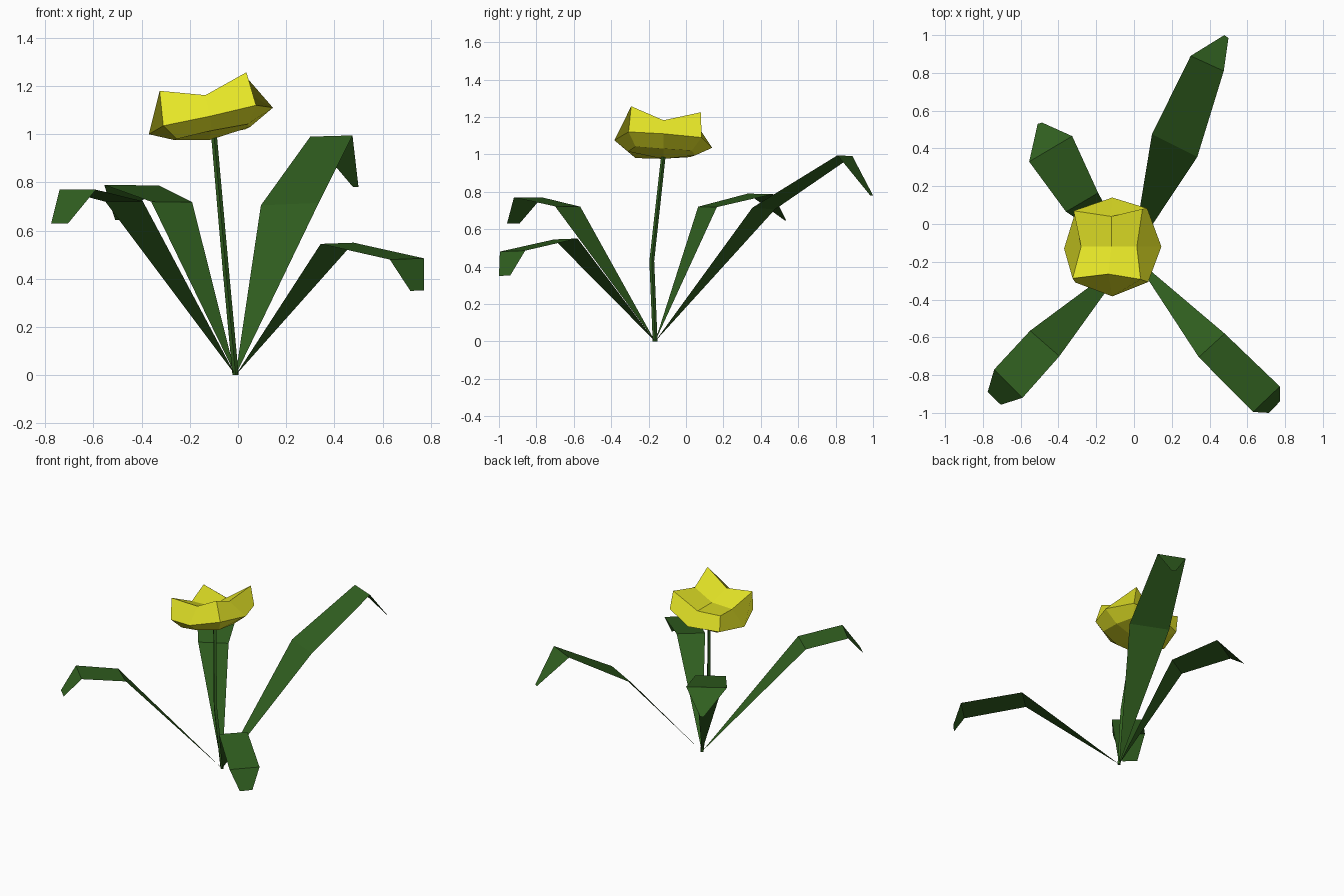
import bpy, bmesh, math
from mathutils import Vector

ROOT = (-0.01, -0.165, 0.0)


def material(name, rgb):
    m = bpy.data.materials.new(name)
    m.diffuse_color = (*rgb, 1)
    return m


green = material("leaf_green", (0.03, 0.115, 0.014))
yellow = material("petal_yellow", (0.78, 0.78, 0.02))


def make(name, verts, faces, mat, closed=False):
    me = bpy.data.meshes.new(name)
    me.from_pydata(verts, [], faces)
    me.materials.append(mat)
    if closed:
        bm = bmesh.new()
        bm.from_mesh(me)
        bmesh.ops.recalc_face_normals(bm, faces=bm.faces[:])
        bm.to_mesh(me)
        bm.free()
    ob = bpy.data.objects.new(name, me)
    bpy.context.collection.objects.link(ob)
    return ob


def leaf(name, rows):
    """Folded strip: pointed at the root, then left/right pairs seen looking outward."""
    verts = [ROOT] + [p for row in rows for p in row]
    faces = [(0, 2, 1)]
    for i in range(1, 2 * len(rows) - 1, 2):
        faces.append((i, i + 1, i + 3, i + 2))
    faces[0] = (0, 2, 1)
    faces[1:] = [(a, b, c, d) for a, b, c, d in faces[1:]]
    make(name, verts, faces, green)


# Four bent leaves
leaf("leaf_back_right", [
    ((0.095, 0.475, 0.705), (0.335, 0.355, 0.715)),
    ((0.30, 0.89, 0.99), (0.475, 0.81, 0.995)),
    ((0.478, 1.0, 0.78), (0.50, 0.985, 0.78))])
leaf("leaf_back_left", [
    ((-0.36, 0.065, 0.72), (-0.19, 0.165, 0.718)),
    ((-0.555, 0.33, 0.79), (-0.327, 0.465, 0.787)),
    ((-0.51, 0.53, 0.645), (-0.487, 0.537, 0.645))])
leaf("leaf_front_left", [
    ((-0.395, -0.70, 0.722), (-0.55, -0.565, 0.72)),
    ((-0.59, -0.92, 0.77), (-0.74, -0.77, 0.77)),
    ((-0.705, -0.957, 0.63), (-0.775, -0.89, 0.63))])
leaf("leaf_front_right", [
    ((0.48, -0.58, 0.55), (0.343, -0.705, 0.545)),
    ((0.772, -0.86, 0.485), (0.63, -0.995, 0.48)),
    ((0.772, -0.94, 0.352), (0.715, -1.0, 0.35))])

# Four-sided stem
path = [(ROOT, 0.013), ((-0.05, -0.183, 0.43), 0.013), ((-0.10, -0.12, 1.0), 0.012)]
verts, faces = [], [(3, 2, 1, 0), (8, 9, 10, 11)]
for c, r in path:
    verts += [Vector(c) + Vector((r * math.cos(k * math.pi / 2), r * math.sin(k * math.pi / 2), 0))
              for k in range(4)]
for i in range(2):
    for k in range(4):
        j = (k + 1) % 4
        faces.append((4 * i + k, 4 * i + j, 4 * i + 4 + j, 4 * i + 4 + k))
make("stem", verts, faces, green, True)

# Flower: a 2x2x2 divided block, rings run front-left corner, front, ... counter-clockwise
bottom = [(-0.255, -0.27, 0.98), (-0.11, -0.31, 1.015), (0.04, -0.27, 1.042), (0.05, -0.12, 1.03),
          (0.03, 0.03, 1.02), (-0.115, 0.05, 0.995), (-0.255, 0.02, 0.985), (-0.265, -0.13, 0.976)]
middle = [(-0.31, -0.31, 1.035), (-0.115, -0.383, 1.075), (0.075, -0.307, 1.12), (0.145, -0.12, 1.11),
          (0.07, 0.083, 1.09), (-0.115, 0.14, 1.035), (-0.31, 0.065, 1.02), (-0.37, -0.13, 1.0)]
rim = [(-0.325, -0.288, 1.18), (-0.135, -0.265, 1.162), (0.035, -0.293, 1.257), (0.015, -0.12, 1.182),
       (0.045, 0.08, 1.225), (-0.12, 0.04, 1.11), (-0.32, 0.07, 1.14), (-0.28, -0.12, 1.105)]
verts = bottom + middle + rim + [(-0.12, -0.12, 0.975), (-0.12, -0.12, 1.11)]
faces = []
for k in range(8):
    j = (k + 1) % 8
    faces += [(k, j, 8 + j, 8 + k), (8 + k, 8 + j, 16 + j, 16 + k)]
for k in range(0, 8, 2):
    a, b = (k - 1) % 8, k + 1
    faces += [(a, 24, b, k), (16 + a, 16 + k, 16 + b, 25)]
make("flower_head", verts, faces, yellow, True)
